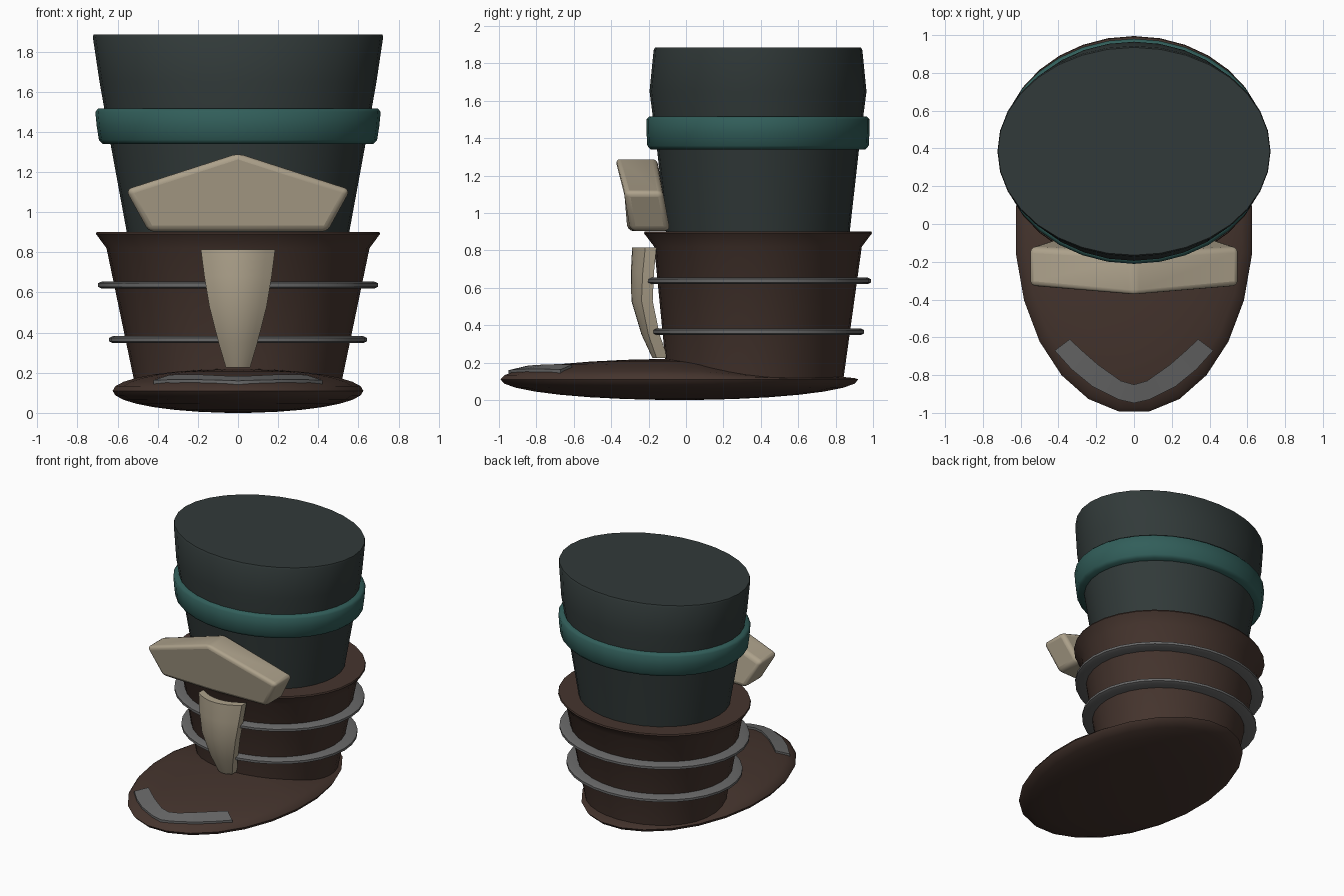
import bpy, bmesh, math

cube = bpy.data.objects.get("Cube")
if cube:
    bpy.data.objects.remove(cube, do_unlink=True)


def material(name, rgb):
    m = bpy.data.materials.new(name)
    m.use_nodes = True
    m.diffuse_color = (*rgb, 1)
    bsdf = next(n for n in m.node_tree.nodes if n.type == 'BSDF_PRINCIPLED')
    bsdf.inputs["Base Color"].default_value = (*rgb, 1)
    bsdf.inputs["Roughness"].default_value = 0.8
    return m


CLOTH = material("dark slate cloth", (0.031, 0.042, 0.041))
TEAL = material("teal band", (0.031, 0.112, 0.102))
LEATHER = material("brown leather", (0.060, 0.035, 0.027))
BONE = material("pale bone plate", (0.42, 0.36, 0.26))
METAL = material("grey metal", (0.14, 0.14, 0.14))


def skin(name, loops, mat, wrap=False, bevel=0, angle=35):
    """Join point loops of equal length; cap the ends or wrap round."""
    bm = bmesh.new()
    rows = [[bm.verts.new(p) for p in loop] for loop in loops]
    n = len(rows[0])
    pairs = list(zip(rows, rows[1:]))
    if wrap:
        pairs.append((rows[-1], rows[0]))
    else:
        bm.faces.new(rows[0])
        bm.faces.new(rows[-1])
    for a, b in pairs:
        for i in range(n):
            j = (i + 1) % n
            bm.faces.new((a[i], a[j], b[j], b[i]))
    bmesh.ops.recalc_face_normals(bm, faces=bm.faces)
    me = bpy.data.meshes.new(name)
    bm.to_mesh(me)
    bm.free()
    me.materials.append(mat)
    ob = bpy.data.objects.new(name, me)
    bpy.context.collection.objects.link(ob)
    if bevel:
        mod = ob.modifiers.new("soft edges", 'BEVEL')
        mod.width = bevel
        mod.segments = 3
        mod.limit_method = 'ANGLE'
    bpy.ops.object.select_all(action='DESELECT')
    ob.select_set(True)
    bpy.context.view_layer.objects.active = ob
    bpy.ops.object.shade_smooth_by_angle(angle=math.radians(angle))
    return ob


def oval(z, rx, ry, cy=0.385, n=32, shift=0):
    turns = [math.tau * (i + shift) / n for i in range(n)]
    return [(rx * math.cos(t), cy + ry * math.sin(t), z) for t in turns]


# Trouser leg
skin("lower_leg", [oval(*r) for r in (
    (0.85, 0.545, 0.485), (1.34, 0.635, 0.54), (1.65, 0.69, 0.58),
    (1.87, 0.723, 0.558), (1.885, 0.72, 0.55))], CLOTH)

# Rounded band round the leg
skin("leg_band", [oval(*r) for r in (
    (1.34, 0.60, 0.50), (1.34, 0.675, 0.575), (1.36, 0.693, 0.592),
    (1.43, 0.704, 0.596), (1.50, 0.711, 0.596), (1.517, 0.695, 0.58),
    (1.517, 0.60, 0.50))], TEAL, wrap=True, angle=60)

# Boot shaft with flared cuff
skin("boot_shaft", [oval(*r) for r in (
    (0.1, 0.505, 0.47, 0.37), (0.82, 0.655, 0.555),
    (0.892, 0.708, 0.61), (0.902, 0.704, 0.606))], LEATHER)

# Metal hoops round the shaft
for name, z, rx, ry in (("upper_hoop", 0.637, 0.697, 0.605),
                        ("lower_hoop", 0.365, 0.642, 0.568)):
    h = 0.018
    skin(name, [oval(z + dz, rx - d, ry - d) for dz, d in (
        (-h, 0.14), (-h, 0.02), (-h / 2, 0), (h / 2, 0),
        (h, 0.02), (h, 0.14))], METAL, wrap=True)

# Foot: flattened dome, lower behind the ankle
FOOT_Y, FOOT_RX, FOOT_RY, MID = -0.035, 0.63, 0.965, 0.11


def foot_top(x, y):
    r2 = (x / FOOT_RX) ** 2 + ((y - FOOT_Y) / FOOT_RY) ** 2
    return MID + MID * math.sqrt(max(0, 1 - r2))


foot_loops = []
for deg in range(-84, 85, 12):
    a = math.radians(deg)
    r = math.cos(a)
    foot_loops.append(oval(MID + MID * math.sin(a), FOOT_RX * r, FOOT_RY * r,
                           FOOT_Y, 24, 0.5))
foot = skin("foot", foot_loops, LEATHER, angle=60)
for v in foot.data.vertices:
    if v.co.z > MID and v.co.y > 0:
        t = min(1, v.co.y / 0.5)
        v.co.z = MID + (v.co.z - MID) * (1 - 0.7 * t * t * (3 - 2 * t))

# Toe guard: chevron strip following the foot (inner x, y, outer x, y)
half = [(0.34, -0.61, 0.42, -0.67), (0.27, -0.675, 0.33, -0.77),
        (0.19, -0.745, 0.22, -0.86), (0.07, -0.83, 0.08, -0.93)]
stations = ([(-a, b, -c, d) for a, b, c, d in half]
            + [(0, -0.85, 0, -0.948)] + half[::-1])
toe_loops = []
for ix, iy, ox, oy in stations:
    zi, zo = foot_top(ix, iy), foot_top(ox, oy)
    toe_loops.append([(ix, iy, zi - 0.02), (ix, iy, zi + 0.014),
                      (ox, oy, zo + 0.014), (ox, oy, zo - 0.015)])
skin("toe_guard", toe_loops, METAL)

# Shin guard: curved plate tapering to the ankle (z, half width, front y)
shin_loops = []
for z, w, y in ((0.225, 0.06, -0.18), (0.35, 0.097, -0.238),
                (0.53, 0.143, -0.292), (0.68, 0.168, -0.295),
                (0.815, 0.185, -0.288)):
    curve = 0.07 * w / 0.185
    steps = [i / 4 for i in range(-4, 5)]
    front = [(w * s, y + curve * s * s, z) for s in steps]
    back = [(w * s, y + 0.06 + curve * s * s, z) for s in reversed(steps)]
    shin_loops.append(front + back)
skin("shin_guard", shin_loops, BONE, angle=40)

# Knee guard: leaning five-sided block with a faint centre ridge
side = [(0, 1.293), (0.56, 1.112), (0.445, 0.903), (0, 0.903)]
outline = side + [(-x, z) for x, z in side[2:0:-1]]


def knee_loop(y, ridge):
    return [(x, y - 0.18 * (z - 0.903) + ridge * abs(x), z) for x, z in outline]


skin("knee_guard", [knee_loop(-0.31, 0.03), knee_loop(-0.085, 0)], BONE,
     bevel=0.03, angle=50)
